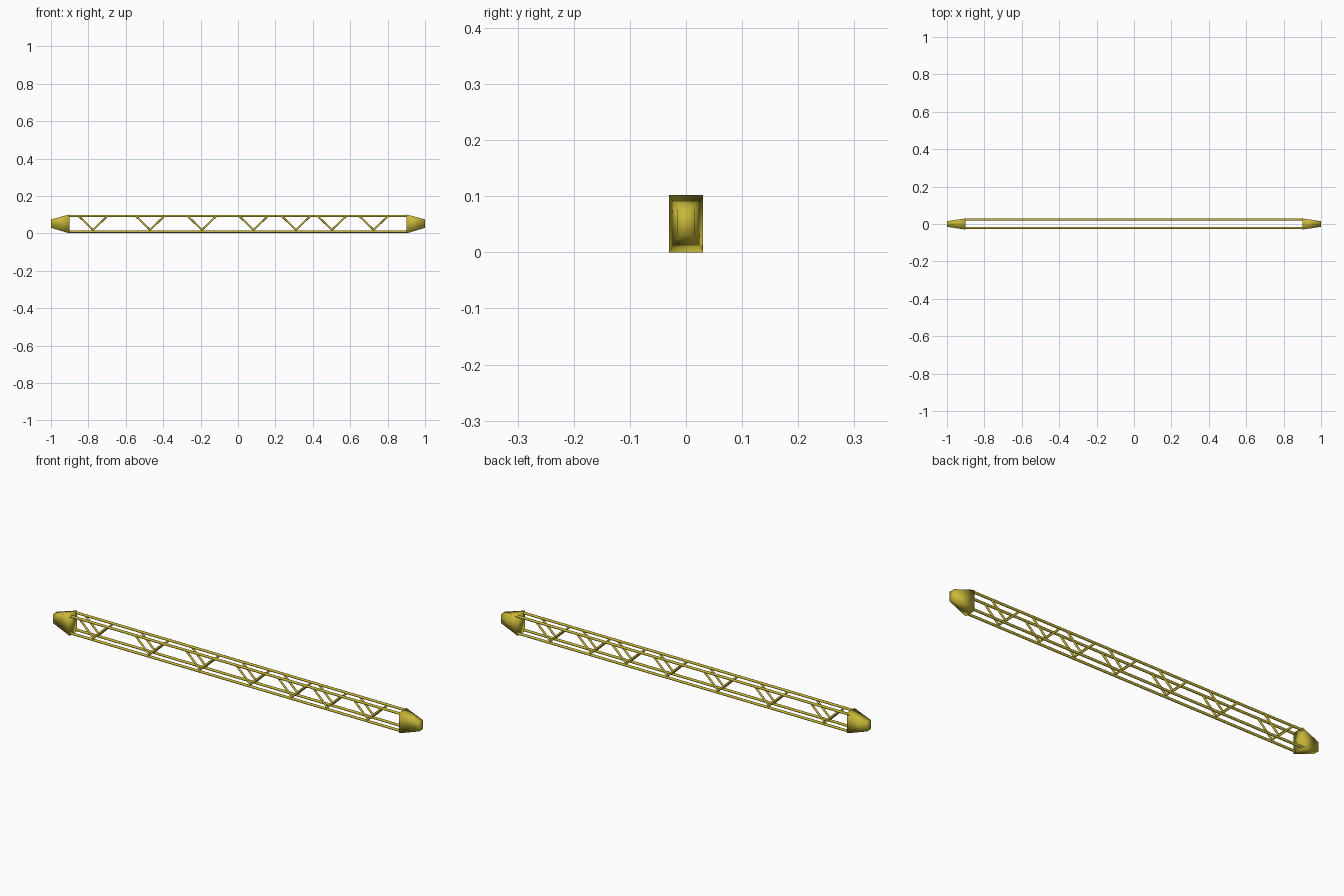
import bpy, bmesh
from mathutils import Vector

if "Cube" in bpy.data.objects:
    bpy.data.objects.remove(bpy.data.objects["Cube"])

mat = bpy.data.materials.new("yellow_paint")
mat.diffuse_color = (0.58, 0.48, 0.04, 1)
mat.use_nodes = True
mat.node_tree.nodes["Principled BSDF"].inputs["Base Color"].default_value = mat.diffuse_color


def finish(name, bm, angle):
    bmesh.ops.recalc_face_normals(bm, faces=bm.faces)
    me = bpy.data.meshes.new(name)
    bm.to_mesh(me)
    bm.free()
    me.materials.append(mat)
    ob = bpy.data.objects.new(name, me)
    bpy.context.collection.objects.link(ob)
    bpy.ops.object.select_all(action='DESELECT')
    ob.select_set(True)
    bpy.context.view_layer.objects.active = ob
    bpy.ops.object.shade_smooth_by_angle(angle=angle)
    return ob


def add_tube(bm, a, b, r):
    a, b = Vector(a), Vector(b)
    d = b - a
    m = d.to_track_quat('Z', 'Y').to_matrix().to_4x4()
    m.translation = (a + b) / 2
    bmesh.ops.create_cone(bm, cap_ends=True, segments=12, radius1=r, radius2=r,
                          depth=d.length, matrix=m)


SIDES = {"front": -0.021, "back": 0.024}
LOW, HIGH = 0.0095, 0.0935

for side, y in SIDES.items():
    # long chords
    for level, z in (("lower", LOW), ("upper", HIGH)):
        bm = bmesh.new()
        add_tube(bm, (-0.91, y, z), (0.91, y, z), 0.006)
        finish(f"{side}_{level}_rail", bm, 0.9)
    # V-shaped lattice braces
    bm = bmesh.new()
    for x in (-0.775, -0.47, -0.193, 0.083, 0.31, 0.502, 0.725):
        for s in (-1, 1):
            add_tube(bm, (x - s * 0.004, y, LOW + 0.006), (x + s * 0.077, y, HIGH), 0.005)
    finish(f"{side}_braces", bm, 0.9)

# tapered end caps
for name, s in (("left_end_cap", -1), ("right_end_cap", 1)):
    bm = bmesh.new()
    rings = []
    for x, hy, z0, z1 in ((0.9, 0.03, 0.0, 0.102), (1.0, 0.015, 0.03, 0.075)):
        rings.append([bm.verts.new((s * x, y, z)) for y, z in
                      ((-hy, z0), (hy, z0), (hy, z1), (-hy, z1))])
    a, b = rings
    bm.faces.new(a)
    bm.faces.new(b)
    for i in range(4):
        j = (i + 1) % 4
        bm.faces.new((a[i], a[j], b[j], b[i]))
    finish(name, bm, 3.1)
